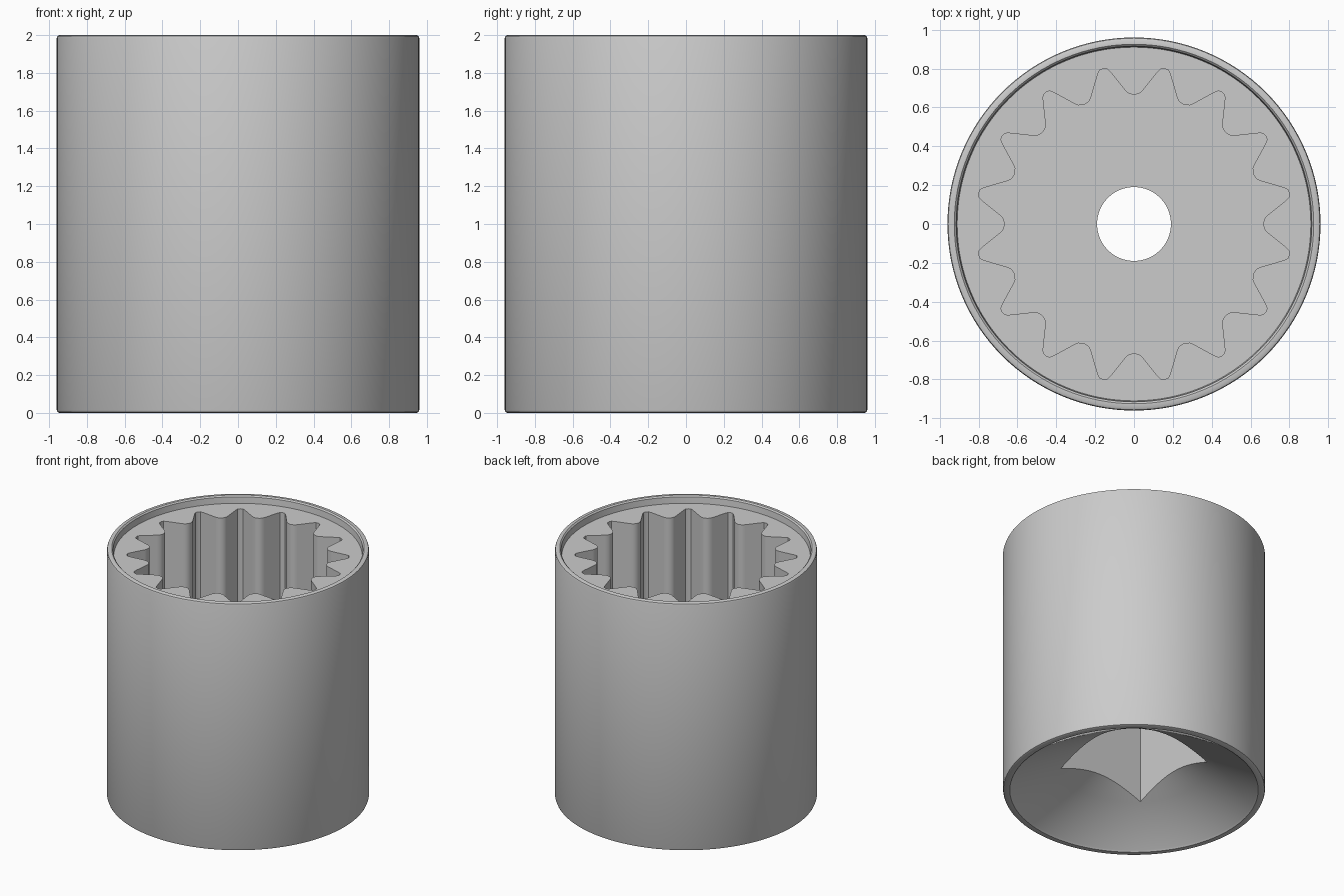
import bpy, bmesh, math

if "Cube" in bpy.data.objects:
    bpy.data.objects.remove(bpy.data.objects["Cube"])

SEG = 128


def make_object(name, bm):
    bmesh.ops.recalc_face_normals(bm, faces=bm.faces)
    mesh = bpy.data.meshes.new(name)
    bm.to_mesh(mesh)
    bm.free()
    ob = bpy.data.objects.new(name, mesh)
    bpy.context.collection.objects.link(ob)
    return ob


def lathe(name, profile):
    """Closed solid of revolution from (radius, z) points, capped at both ends."""
    bm = bmesh.new()
    rings = [[bm.verts.new((r * math.cos(2 * math.pi * i / SEG),
                            r * math.sin(2 * math.pi * i / SEG), z))
              for i in range(SEG)] for r, z in profile]
    for a, b in zip(rings, rings[1:]):
        for i in range(SEG):
            j = (i + 1) % SEG
            bm.faces.new((a[i], a[j], b[j], b[i]))
    bm.faces.new(rings[0])
    bm.faces.new(rings[-1])
    return make_object(name, bm)


def prism(name, outline, z0, z1):
    bm = bmesh.new()
    low = [bm.verts.new((x, y, z0)) for x, y in outline]
    face = bm.faces.new(low)
    ret = bmesh.ops.extrude_face_region(bm, geom=[face])
    for v in ret["geom"]:
        if isinstance(v, bmesh.types.BMVert):
            v.co.z = z1
    return make_object(name, bm)


def polar(r, deg):
    a = math.radians(deg)
    return r * math.cos(a), r * math.sin(a)


# Body: funnel mouth at the bottom, rounded rims, recessed ledge on top
body = lathe("socket_body", [
    (0.30, 0.345), (0.54, 0.21), (0.90, 0.012), (0.91, 0.0),
    (0.945, 0.0), (0.956, 0.005), (0.96, 0.016),
    (0.96, 1.984), (0.956, 1.995), (0.945, 2.0),
    (0.925, 2.0), (0.915, 1.99), (0.91, 1.94)])

# Sixteen-point fluted recess
half = [(0, 0.815), (1.4, 0.811), (2.4, 0.792), (7.3, 0.692),
        (8.6, 0.675), (10, 0.668), (11.25, 0.666)]
step = [(-a, r) for a, r in reversed(half[1:-1])] + half
star = [polar(r, 11.25 + 22.5 * k + a) for k in range(16) for a, r in step]
cutters = [prism("fluted_recess", star, 1.05, 2.2)]

# Square drive hole and the round hole through the web
d = 0.38
cutters.append(prism("square_drive", [(-d, -d), (d, -d), (d, d), (-d, d)], -0.1, 0.88))
cutters.append(prism("through_hole", [polar(0.19, i * 360 / 64) for i in range(64)], 0.5, 1.5))

bpy.context.view_layer.objects.active = body
for c in cutters:
    mod = body.modifiers.new(c.name, 'BOOLEAN')
    mod.operation = 'DIFFERENCE'
    mod.solver = 'EXACT'
    mod.object = c
    bpy.ops.object.modifier_apply(modifier=mod.name)
    bpy.data.objects.remove(c)

# Smooth walls, crisp edges
bpy.ops.object.select_all(action='DESELECT')
body.select_set(True)
bpy.ops.object.shade_smooth_by_angle(angle=math.radians(30))
